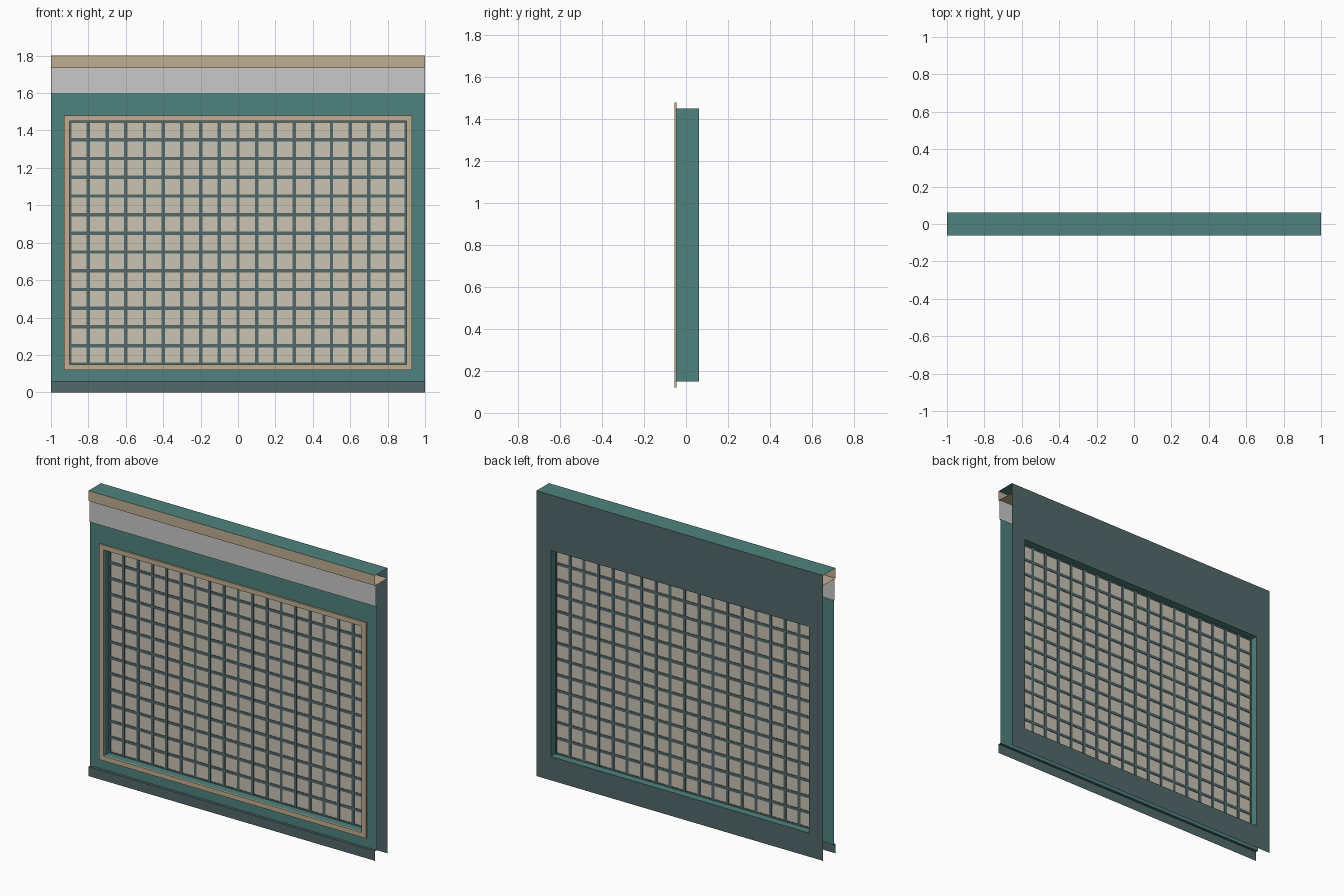
import bpy
import bmesh

old = bpy.data.objects.get("Cube")
if old:
    bpy.data.objects.remove(old, do_unlink=True)


def srgb(r, g, b):
    return tuple(((c / 255 + 0.055) / 1.055) ** 2.4 for c in (r, g, b)) + (1.0,)


def material(name, color):
    m = bpy.data.materials.new(name)
    m.use_nodes = True
    m.diffuse_color = color
    m.node_tree.nodes["Principled BSDF"].inputs["Base Color"].default_value = color
    return m


TEAL = material("teal paint", srgb(78, 130, 126))
SLATE = material("dark slate", srgb(82, 104, 106))
TAN = material("tan trim", srgb(192, 174, 145))
GREY = material("light grey", srgb(200, 200, 200))
BEIGE = material("beige glass", srgb(203, 196, 180))

# Main dimensions
W, H = 1.0, 1.8
FRONT, BACK, LIP = -0.045, 0.062, -0.062
WIN = (-0.9, 0.9, 0.15, 1.45)
SHELF, BAND, BASE = 1.735, 1.6, 0.06
MID = (FRONT + BACK) / 2


def finish(name, bm, mat):
    mesh = bpy.data.meshes.new(name)
    bm.to_mesh(mesh)
    bm.free()
    mesh.materials.append(mat)
    obj = bpy.data.objects.new(name, mesh)
    bpy.context.collection.objects.link(obj)
    return obj


def sheet(name, path, mat):
    """Sweep a (y, z) polyline across the full width."""
    bm = bmesh.new()
    rows = [[bm.verts.new((x, y, z)) for y, z in path] for x in (-W, W)]
    for i in range(len(path) - 1):
        bm.faces.new((rows[0][i], rows[1][i], rows[1][i + 1], rows[0][i + 1]))
    return finish(name, bm, mat)


def loop(bm, rect, y):
    x0, x1, z0, z1 = rect
    return [bm.verts.new((x, y, z)) for x, z in ((x0, z0), (x1, z0), (x1, z1), (x0, z1))]


def rings(name, loops, mat, closed=False):
    """Bridge rectangular loops, each given as (rectangle, y)."""
    bm = bmesh.new()
    ls = [loop(bm, r, y) for r, y in loops]
    pairs = list(zip(ls, ls[1:])) + ([(ls[-1], ls[0])] if closed else [])
    for a, b in pairs:
        for i in range(4):
            j = (i + 1) % 4
            bm.faces.new((a[i], a[j], b[j], b[i]))
    return finish(name, bm, mat)


def boxes(name, items, mat):
    """Several boxes, each (centre, size), in one object."""
    bm = bmesh.new()
    for c, s in items:
        for v in bmesh.ops.create_cube(bm, size=1)["verts"]:
            v.co = [c[k] + v.co[k] * s[k] for k in range(3)]
    return finish(name, bm, mat)


# Open-ended wall shell
rings("front_wall_and_reveal",
      [((-W, W, BASE, BAND), FRONT), (WIN, FRONT), (WIN, BACK)], TEAL)
rings("back_wall", [((-W, W, 0, H), BACK), (WIN, BACK)], SLATE)
sheet("top_cap", [(LIP, H), (BACK, H)], TEAL)
sheet("cornice", [(LIP, H), (LIP, SHELF), (BACK, SHELF)], TAN)
sheet("upper_band", [(-0.053, SHELF), (-0.053, BAND), (FRONT, BAND)], GREY)
sheet("base_board", [(LIP, 0), (LIP, BASE), (FRONT, BASE)], SLATE)

# Window surround
outer = (-0.93, 0.93, 0.12, 1.48)
rings("window_frame", [(outer, FRONT), (outer, FRONT - 0.01),
                       (WIN, FRONT - 0.01), (WIN, FRONT)], TAN, closed=True)

# Glazing and its square lattice
x0, x1, z0, z1 = WIN
zc = (z0 + z1) / 2
boxes("window_pane", [((0, MID, zc), (x1 - x0, 0.008, z1 - z0))], BEIGE)
pitch, bar = 0.1, 0.018
bars = [((x0 + i * pitch, MID, zc), (bar, 0.016, z1 - z0)) for i in range(1, 18)]
bars += [((0, MID, z0 + i * pitch), (x1 - x0, 0.014, bar)) for i in range(1, 13)]
edge = bar / 4
bars += [((s * (x1 - edge), MID, zc), (edge * 2, 0.016, z1 - z0)) for s in (-1, 1)]
bars += [((0, MID, zc + s * ((z1 - z0) / 2 - edge)), (x1 - x0, 0.014, edge * 2)) for s in (-1, 1)]
boxes("window_lattice", bars, SLATE)
